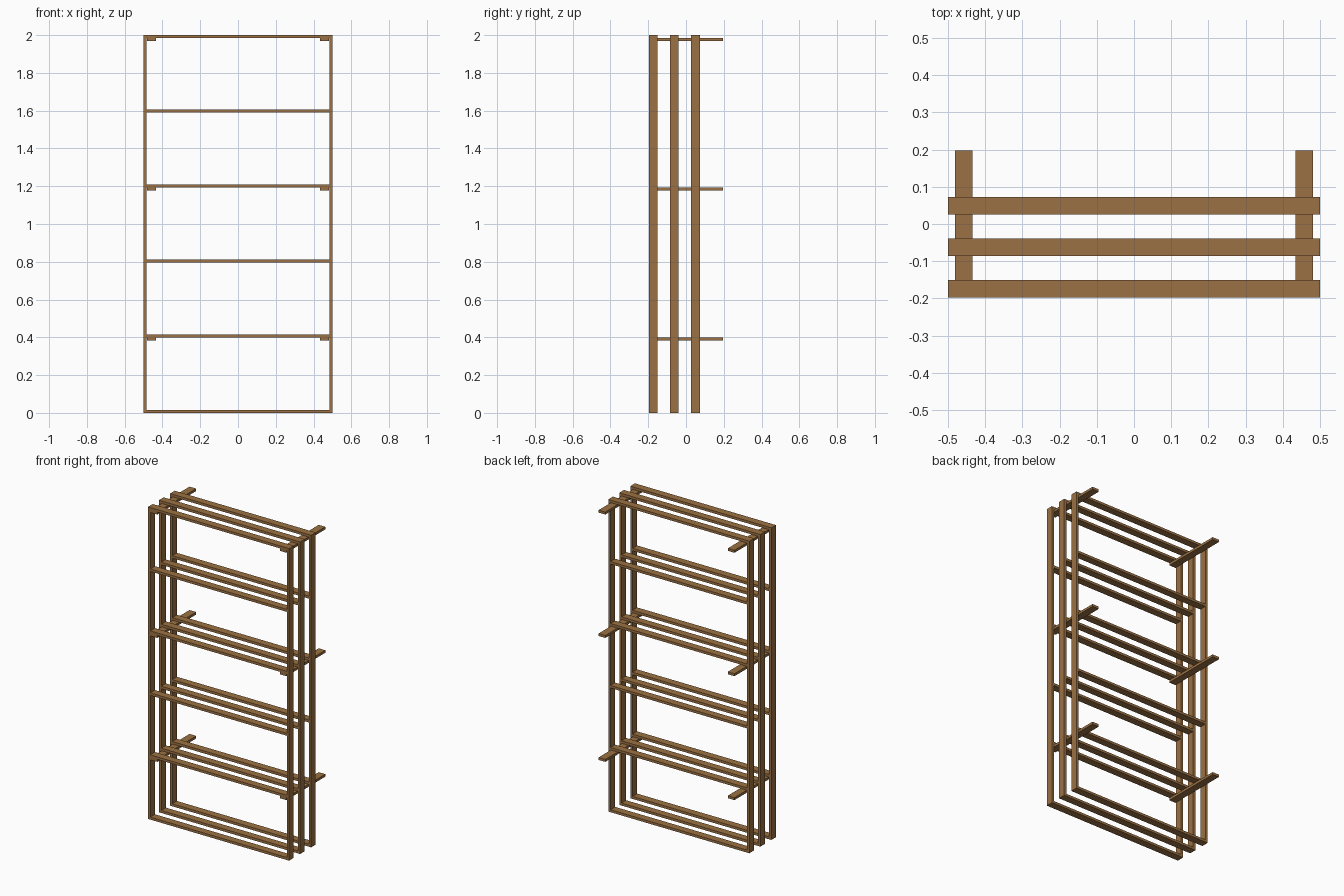
import bpy

if "Cube" in bpy.data.objects:
    bpy.data.objects.remove(bpy.data.objects["Cube"])

wood = bpy.data.materials.new("brown wood")
wood.diffuse_color = (0.33, 0.165, 0.056, 1)
wood.use_nodes = True
wood.node_tree.nodes["Principled BSDF"].inputs["Base Color"].default_value = wood.diffuse_color

T = 0.016      # board thickness
W = 0.047      # board width
H = 2.0        # total height


def board(name, center, size):
    x, y, z = (s / 2 for s in size)
    verts = [(i * x, j * y, k * z) for i in (-1, 1) for j in (-1, 1) for k in (-1, 1)]
    faces = [(0, 1, 3, 2), (4, 6, 7, 5), (0, 4, 5, 1), (2, 3, 7, 6), (0, 2, 6, 4), (1, 5, 7, 3)]
    me = bpy.data.meshes.new(name)
    me.from_pydata(verts, [], faces)
    me.materials.append(wood)
    ob = bpy.data.objects.new(name, me)
    ob.location = center
    bpy.context.collection.objects.link(ob)
    return ob


levels = [T / 2, 0.407, 0.804, 1.201, 1.598, H - T / 2]

# three identical ladder frames, one behind the other
for y in (-0.1735, -0.062, 0.0495):
    for side in (-1, 1):
        board("upright", (side * (0.5 - T / 2), y, H / 2), (T, W, H))
    for z in levels:
        board("shelf_slat", (0, y, z), (1 - 2 * T, W, T))

# cross battens under every second shelf, reaching back to the wall
for z in levels[1::2]:
    for side in (-1, 1):
        board("wall_batten", (side * 0.458, 0.0, z - T), (W, 0.394, T))
